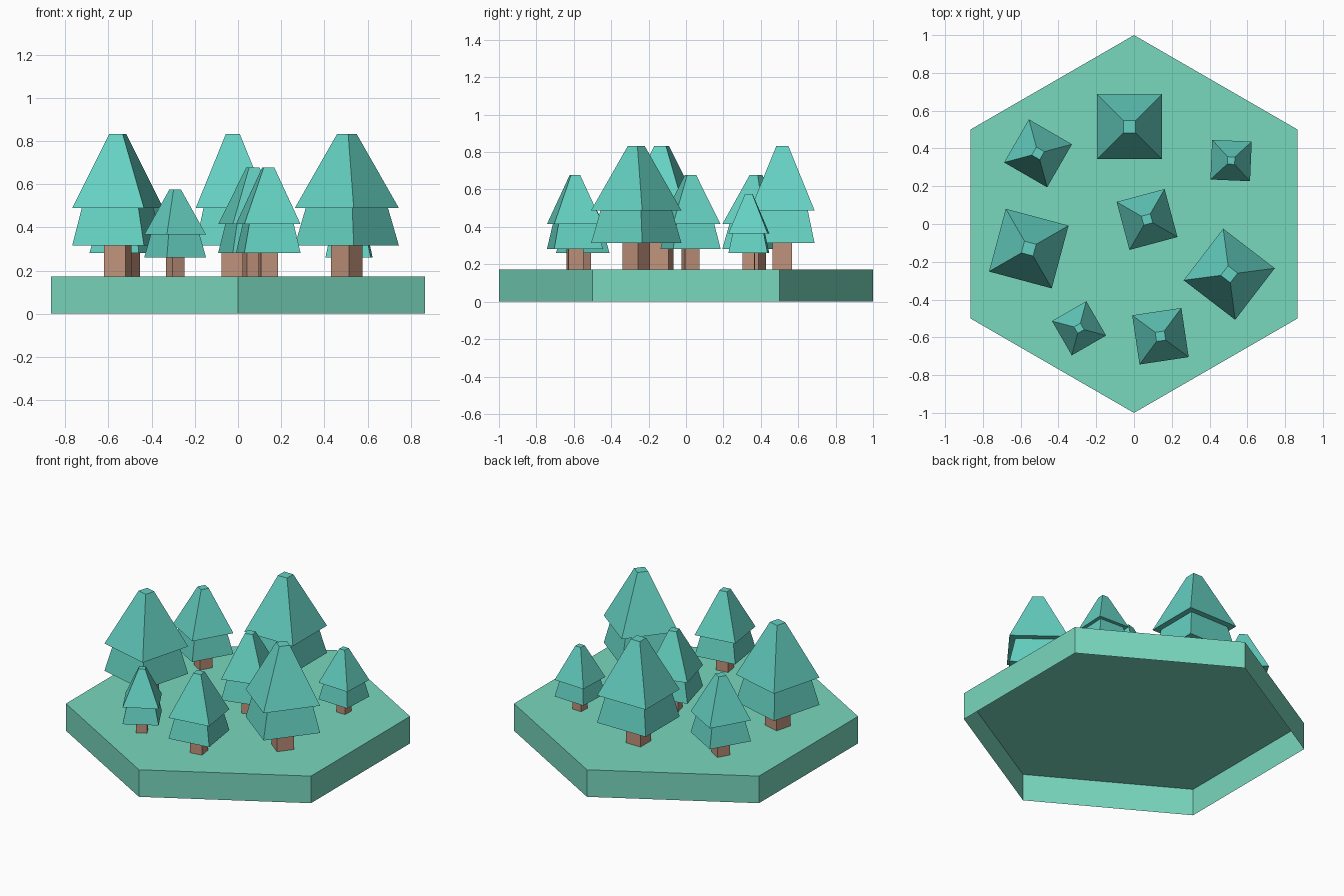
import bpy, bmesh
from math import cos, sin, pi, radians, sqrt

if "Cube" in bpy.data.objects:
    bpy.data.objects.remove(bpy.data.objects["Cube"])


def material(name, rgb):
    m = bpy.data.materials.new(name)
    m.diffuse_color = (*rgb, 1)
    m.use_nodes = True
    m.node_tree.nodes["Principled BSDF"].inputs["Base Color"].default_value = m.diffuse_color
    return m


GRASS = material("grass", (0.19, 0.68, 0.51))
LEAF = material("leaf", (0.13, 0.64, 0.54))
BARK = material("bark", (0.53, 0.29, 0.20))


def loft(name, profile, sides, start, mat, cap=True):
    """Stack of regular polygon rings given as (corner radius, z), open underneath."""
    bm = bmesh.new()
    rings = []
    for r, z in profile:
        angles = [start + 2 * pi * i / sides for i in range(sides)]
        rings.append([bm.verts.new((r * cos(a), r * sin(a), z)) for a in angles])
    for a, b in zip(rings, rings[1:]):
        for i in range(sides):
            j = (i + 1) % sides
            bm.faces.new((a[i], a[j], b[j], b[i]))
    if cap:
        bm.faces.new(rings[-1])
    mesh = bpy.data.meshes.new(name)
    bm.to_mesh(mesh)
    bm.free()
    mesh.materials.append(mat)
    ob = bpy.data.objects.new(name, mesh)
    bpy.context.collection.objects.link(ob)
    return ob


# Hexagonal ground tile, hollow underneath
GROUND = 0.173
loft("ground_tile", [(1, 0), (1, GROUND)], 6, pi / 2, GRASS)

# Tree profiles: (half width, height above the ground) at full size
TRUNK = [(0.052, 0), (0.052, 0.142)]
FOLIAGE = [(0.052, 0.142), (0.172, 0.142), (0.136, 0.316),
           (0.172, 0.316), (0.032, 0.66)]


def tree(n, x, y, turn, size):
    for part, profile, mat, cap in (("trunk", TRUNK, BARK, False),
                                    ("foliage", FOLIAGE, LEAF, True)):
        pts = [(w * sqrt(2) * size, z * size) for w, z in profile]
        ob = loft(f"tree_{part}_{n}", pts, 4, pi / 4, mat, cap)
        ob.location = (x, y, GROUND)
        ob.rotation_euler.z = radians(turn)


# Trees: x, y, turn in degrees, size
BIG, MID, SMALL = 1.0, 0.765, 0.61
TREES = [
    (-0.024, 0.515, 0, BIG),
    (-0.557, -0.130, -15, BIG),
    (0.504, -0.266, -37.5, BIG),
    (-0.508, 0.374, -30, MID),
    (0.069, 0.024, 15, MID),
    (0.140, -0.594, 8.5, MID),
    (0.514, 0.336, -2.5, SMALL),
    (-0.291, -0.552, 30, SMALL),
]
for n, t in enumerate(TREES, 1):
    tree(n, *t)
